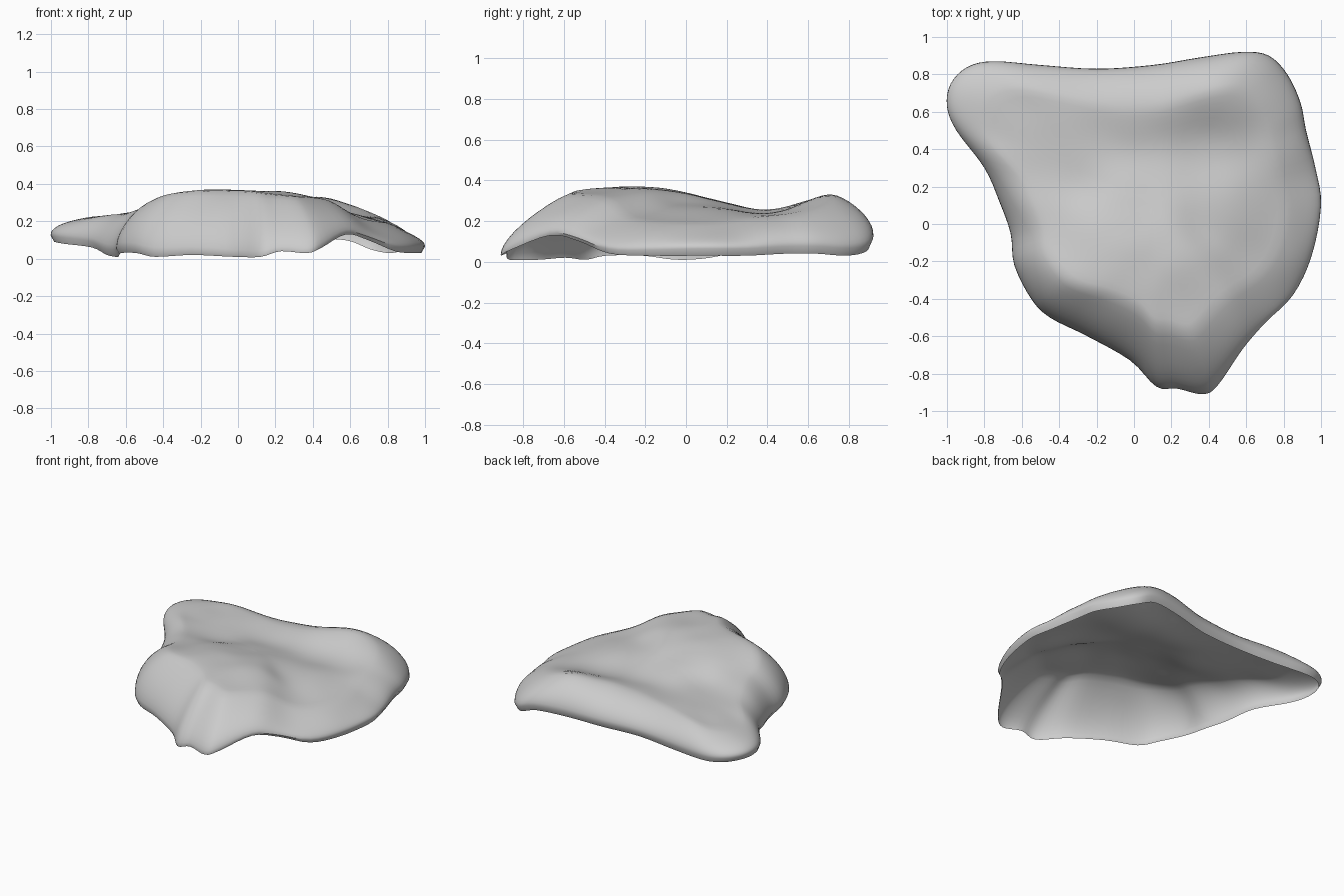
import bpy, bmesh, math
from mathutils import Vector, noise

default_cube = bpy.data.objects.get("Cube")
if default_cube:
    bpy.data.objects.remove(default_cube, do_unlink=True)

SEGMENTS_PER_SPAN = 4
CENTRE = Vector((.1, .1, 0))

# Plan outline, counter-clockwise: x, y and height of the lower edge
OUTLINE = [
    (1, .1, .03), (.97, .3, .03), (.92, .5, .04), (.89, .65, .04),
    (.82, .8, .03), (.72, .9, .05), (.58, .92, .1), (.35, .89, .1),
    (.1, .85, .08), (-.2, .83, .08), (-.5, .85, .07), (-.75, .87, .07),
    (-.89, .84, .08), (-.98, .75, .09), (-1, .63, .09), (-.95, .5, .08),
    (-.8, .3, .06), (-.72, .12, .02), (-.66, -.05, .01), (-.64, -.22, .03),
    (-.55, -.4, .03), (-.45, -.5, .01), (-.25, -.6, .02), (-.02, -.73, .01),
    (.12, -.87, .01), (.23, -.88, .04), (.37, -.91, .03), (.45, -.86, .06),
    (.58, -.67, .13), (.7, -.53, .1), (.85, -.38, .04), (.95, -.17, .03)]

# Height samples over the upper surface: x, y, z
CREST = [
    (-.9, .7, .22), (-.7, .65, .22), (-.5, .3, .24), (-.48, .74, .27),
    (-.25, .74, .27), (-.45, -.1, .31), (-.35, -.35, .35), (-.15, -.25, .38),
    (0, -.5, .36), (.05, -.15, .37), (.25, -.6, .34), (.2, -.3, .36),
    (.45, -.45, .32), (.05, .15, .29), (-.2, .4, .25), (.1, .42, .24),
    (.4, .45, .22), (.2, .66, .33), (.45, .68, .36), (.66, .7, .29),
    (.7, .45, .22), (.45, .1, .28), (.75, .1, .22), (.7, -.25, .23),
    (.95, .1, .13), (.85, -.3, .15), (-.6, .05, .26), (0, .68, .3),
    (0, .02, .34), (.82, .74, .21)]


def catmull(a, b, c, d, t):
    """Smooth point between b and c."""
    return (b * 2 + (c - a) * t + (a * 2 - b * 5 + c * 4 - d) * t ** 2
            + (b * 3 - a - c * 3 + d) * t ** 3) / 2


def smooth_loop(points):
    points = [Vector(p) for p in points]
    count = len(points)
    return [catmull(*(points[(i + k) % count] for k in (-1, 0, 1, 2)),
                    step / SEGMENTS_PER_SPAN)
            for i in range(count) for step in range(SEGMENTS_PER_SPAN)]


def crest_height(x, y):
    """Blend the nearby height samples."""
    total = weight_sum = 0
    for px, py, pz in CREST:
        weight = math.exp(-((x - px) ** 2 + (y - py) ** 2) / .035) + 1e-9
        total += weight * pz
        weight_sum += weight
    return total / weight_sum


def roughness(x, y, z):
    return noise.noise(Vector((x * 5, y * 5, z * 5)))


def column(edge):
    """One strip of points from the lower edge up and in to the centre."""
    inward = Vector((CENTRE.x - edge.x, CENTRE.y - edge.y, 0))
    reach = inward.length
    inward.normalize()
    front = max(0, -edge.y)
    back = max(0, edge.y)
    shoulder = .18 + .2 * front ** 2 + .06 * back
    slope = .25 + .35 * front
    belly = edge.z + .04 * (1 - front)
    strip = [edge + inward * .02 * (1 - front)]
    # Wall, part rounded and part straight
    for k in range(11):
        angle = k / 10 * math.pi / 2
        run = 1 - math.cos(angle)
        rise = math.sin(angle) * (1 - slope) + run * slope
        p = edge + inward * shoulder * run
        p.z = belly + (crest_height(p.x, p.y) - belly) * rise
        p.z += .008 * roughness(*p) * rise
        strip.append(p)
    # Upper surface
    for k in range(1, 16):
        p = edge + inward * (shoulder + (reach - shoulder) * k / 16)
        p.z = crest_height(p.x, p.y)
        p.z += .008 * roughness(*p)
        strip.append(p)
    return strip


# Open stone shell
bm = bmesh.new()
columns = [[bm.verts.new(p) for p in column(edge)]
           for edge in smooth_loop(OUTLINE)]
hub = bm.verts.new((CENTRE.x, CENTRE.y, crest_height(CENTRE.x, CENTRE.y)))
for left, right in zip(columns, columns[1:] + columns[:1]):
    for k in range(len(left) - 1):
        bm.faces.new((left[k], right[k], right[k + 1], left[k + 1]))
    bm.faces.new((left[-1], right[-1], hub))

# Soften the joins between wall and top
inner = [v for v in bm.verts if not v.is_boundary]
for _ in range(2):
    bmesh.ops.smooth_vert(bm, verts=inner, factor=.4, use_axis_z=True)

mesh = bpy.data.meshes.new("rock_shell")
bm.to_mesh(mesh)
bm.free()
rock = bpy.data.objects.new("rock_shell", mesh)
bpy.context.collection.objects.link(rock)

# Stone colour
stone = bpy.data.materials.new("stone_grey")
stone.use_nodes = True
grey = (.6, .6, .6, 1)
stone.diffuse_color = grey
stone.node_tree.nodes["Principled BSDF"].inputs["Base Color"].default_value = grey
mesh.materials.append(stone)

bpy.context.view_layer.objects.active = rock
rock.select_set(True)
bpy.ops.object.shade_smooth_by_angle(angle=math.radians(40))
